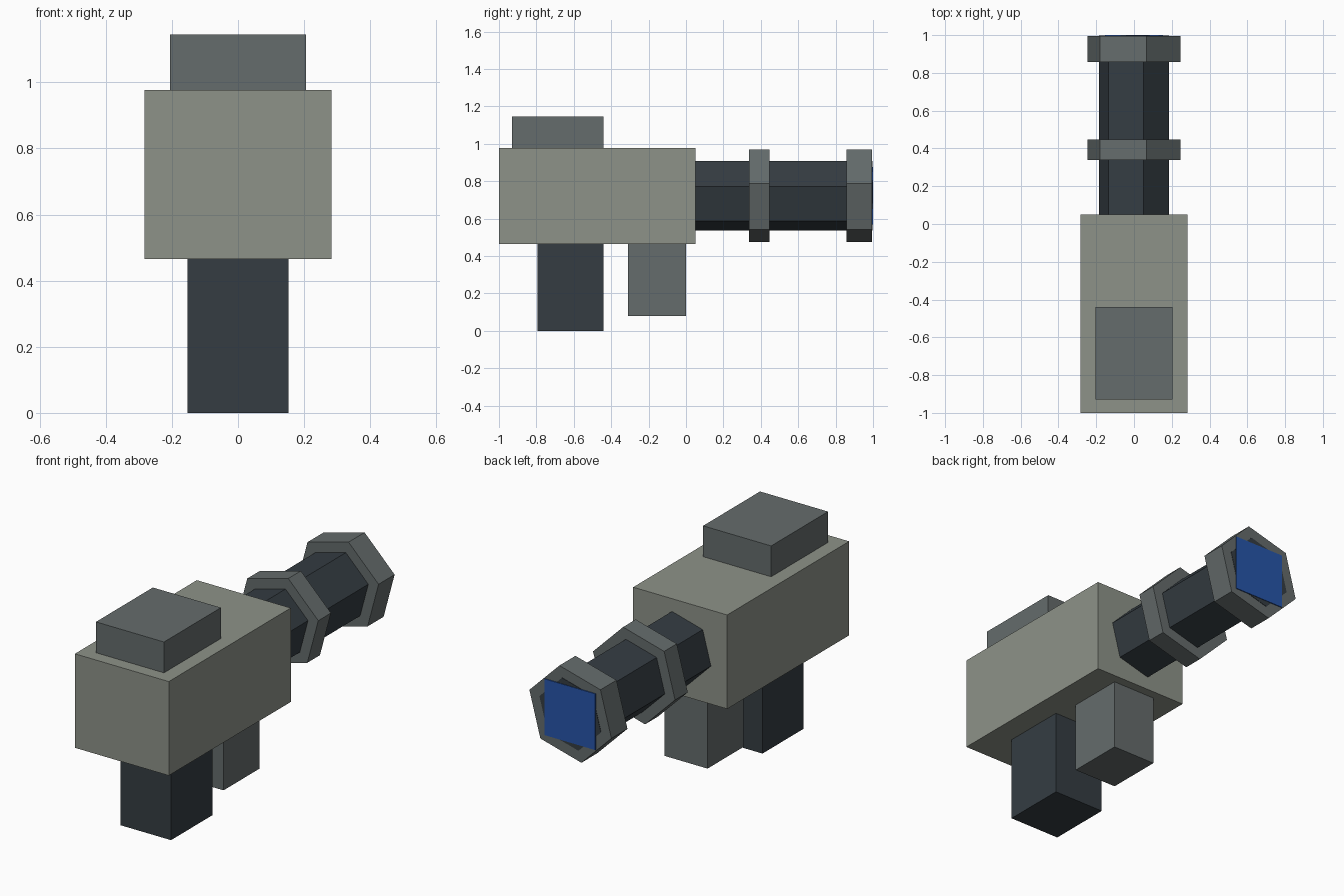
import bpy, math
from mathutils import Matrix

if "Cube" in bpy.data.objects:
    bpy.data.objects.remove(bpy.data.objects["Cube"])


def material(name, rgb):
    m = bpy.data.materials.new(name)
    m.diffuse_color = (*rgb, 1)
    m.use_nodes = True
    m.node_tree.nodes["Principled BSDF"].inputs["Base Color"].default_value = m.diffuse_color
    return m


LIGHT = material("light_grey", (0.27, 0.29, 0.25))
MID = material("mid_grey", (0.13, 0.15, 0.15))
DARK = material("dark_grey", (0.035, 0.046, 0.055))
BLUE = material("blue", (0.02, 0.09, 0.40))
AXIS_Z = 0.722


def finish(name, mat, matrix):
    ob = bpy.context.object
    ob.name = name
    ob.data.transform(matrix)
    ob.data.materials.append(mat)
    return ob


def box(name, width, y0, y1, z0, z1, mat):
    """Box centred on x = 0."""
    bpy.ops.mesh.primitive_cube_add(size=1)
    finish(name, mat, Matrix.Translation((0, (y0 + y1) / 2, (z0 + z1) / 2))
           @ Matrix.Diagonal((width, y1 - y0, z1 - z0, 1)))


def hex_prism(name, radius, y0, y1, mat):
    """Six-sided prism along y, with one corner 15 degrees above +x."""
    bpy.ops.mesh.primitive_cylinder_add(vertices=6, radius=radius, depth=y1 - y0)
    # the primitive has a corner at 90 degrees; roll it to 75 degrees
    finish(name, mat, Matrix.Translation((0, (y0 + y1) / 2, AXIS_Z))
           @ Matrix.Rotation(math.radians(15), 4, 'Y')
           @ Matrix.Rotation(math.radians(90), 4, 'X'))


# Main housing, raised block, grip and forward block
box("housing", 0.566, -1.0, 0.05, 0.465, 0.977, LIGHT)
box("top_block", 0.41, -0.93, -0.44, 0.977, 1.145, MID)
box("grip", 0.306, -0.795, -0.44, 0.0, 0.465, DARK)
box("forward_block", 0.26, -0.31, 0.0, 0.08, 0.465, MID)

# Barrel with two collars and a blue end plate
hex_prism("barrel", 0.192, 0.05, 0.997, DARK)
for name, y0, y1 in (("middle_collar", 0.338, 0.447), ("end_collar", 0.857, 0.995)):
    hex_prism(name, 0.256, y0, y1, MID)
box("end_plate", 0.306, 0.994, 1.0, AXIS_Z - 0.153, AXIS_Z + 0.153, BLUE)
